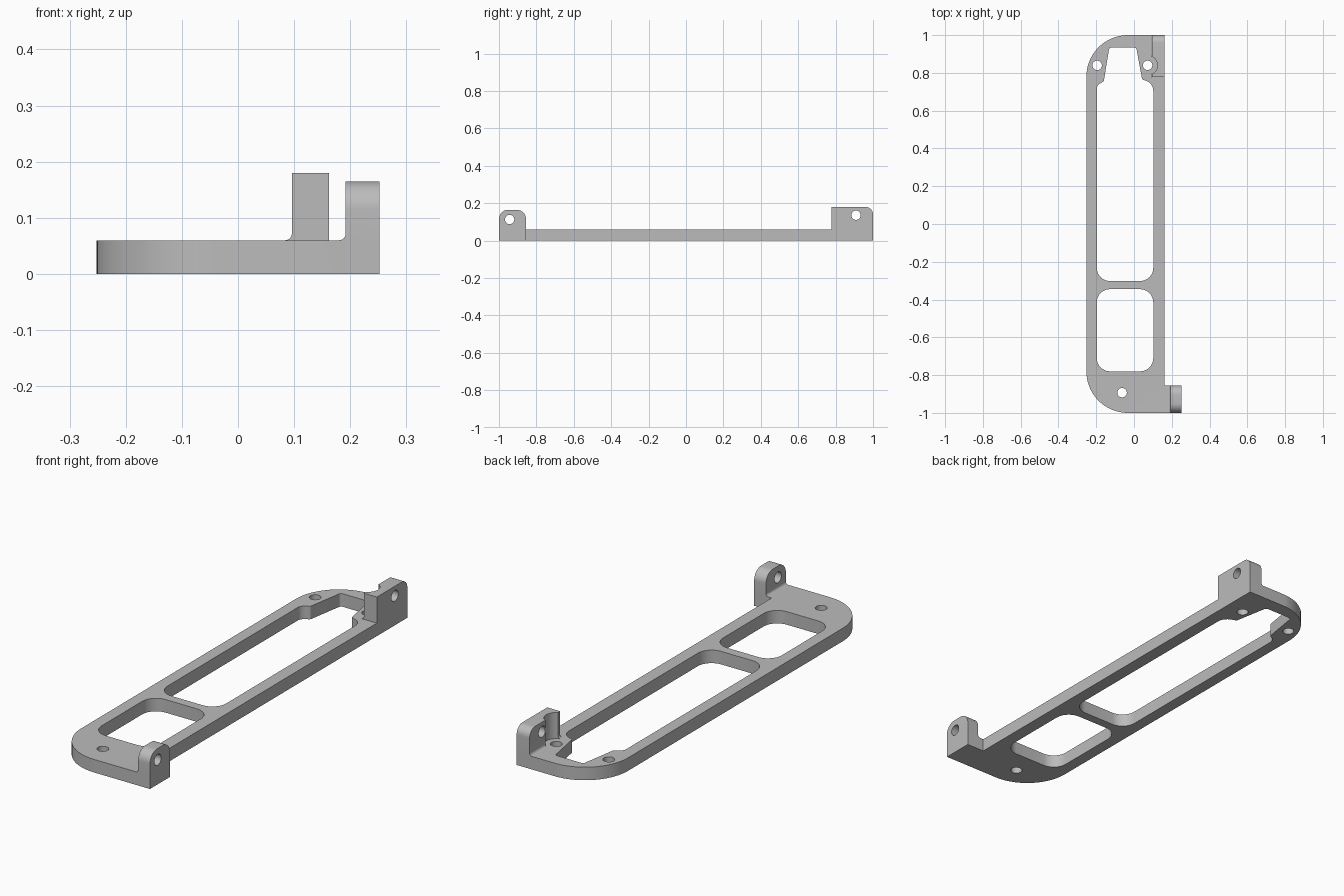
import bpy, bmesh, math
from mathutils import Vector

cube = bpy.data.objects.get("Cube")
if cube:
    bpy.data.objects.remove(cube, do_unlink=True)

grey = bpy.data.materials.new("plain grey")
grey.use_nodes = True
grey.diffuse_color = (0.5, 0.5, 0.5, 1)
grey.node_tree.nodes["Principled BSDF"].inputs["Base Color"].default_value = (0.5, 0.5, 0.5, 1)


def rounded(corners, steps=10):
    """Outline from (u, v, radius) corners, each replaced by an arc."""
    out = []
    for i, (u, v, r) in enumerate(corners):
        p = Vector((u, v))
        if r == 0:
            out.append(p)
            continue
        a = (Vector(corners[i - 1][:2]) - p).normalized()
        b = (Vector(corners[(i + 1) % len(corners)][:2]) - p).normalized()
        half = a.angle(b) / 2
        centre = p + (a + b).normalized() * (r / math.sin(half))
        start = p + a * (r / math.tan(half)) - centre
        end = p + b * (r / math.tan(half)) - centre
        turn = math.atan2(start.x * end.y - start.y * end.x, start.dot(end))
        for k in range(steps + 1):
            t = turn * k / steps
            c, s = math.cos(t), math.sin(t)
            out.append(centre + Vector((c * start.x - s * start.y, s * start.x + c * start.y)))
    return out


def circle(u, v, r, n=32):
    return [Vector((u + r * math.cos(math.tau * k / n), v + r * math.sin(math.tau * k / n)))
            for k in range(n)]


def prism(name, outline, axis, low, high):
    """Extrude an outline along an axis between two positions."""
    place = {"x": lambda p: (low, p.x, p.y),
             "y": lambda p: (p.x, low, p.y),
             "z": lambda p: (p.x, p.y, low)}[axis]
    bm = bmesh.new()
    face = bm.faces.new([bm.verts.new(place(p)) for p in outline])
    new = bmesh.ops.extrude_face_region(bm, geom=[face])["geom"]
    shift = Vector([high - low if a == axis else 0 for a in "xyz"])
    bmesh.ops.translate(bm, vec=shift, verts=[g for g in new if isinstance(g, bmesh.types.BMVert)])
    bmesh.ops.recalc_face_normals(bm, faces=bm.faces)
    mesh = bpy.data.meshes.new(name)
    bm.to_mesh(mesh)
    bm.free()
    mesh.materials.append(grey)
    obj = bpy.data.objects.new(name, mesh)
    bpy.context.collection.objects.link(obj)
    return obj


def combine(body, tool, operation):
    """Apply a boolean and discard the tool."""
    mod = body.modifiers.new(operation.lower(), "BOOLEAN")
    mod.operation, mod.object, mod.solver = operation, tool, "EXACT"
    bpy.context.view_layer.objects.active = body
    bpy.ops.object.modifier_apply(modifier=mod.name)
    bpy.data.objects.remove(tool, do_unlink=True)


def foot_fillet(name, x, y0, y1, r=0.012):
    """Concave strip where the left face of a lug meets the plate."""
    arc = [Vector((x - r + r * math.sin(t), TOP + r - r * math.cos(t)))
           for t in [math.pi / 2 * k / 6 for k in range(7)]]
    return prism(name, arc + [Vector((x + 0.004, TOP + r)), Vector((x + 0.004, TOP - 0.004)),
                              Vector((x - r, TOP - 0.004))], "y", y0, y1)


TOP = 0.06
LEFT, RIGHT, EAR = -0.252, 0.162, 0.252

# Base plate with the front ear
frame = prism("bracket_frame", rounded([
    (LEFT, -1, 0.22), (EAR, -1, 0), (EAR, -0.855, 0), (RIGHT, -0.855, 0),
    (RIGHT, 1, 0), (LEFT, 1, 0.22)], 24), "z", 0, TOP)

# Small front window and long window with a tapered back end
small_window = rounded([(-0.197, -0.78, 0.07), (0.102, -0.78, 0.07),
                        (0.102, -0.345, 0.07), (-0.197, -0.345, 0.07)])
long_window = rounded([
    (-0.197, -0.302, 0.07), (0.102, -0.302, 0.07), (0.102, 0.745, 0.055),
    (0.043, 0.765, 0.012), (0.012, 0.934, 0.014), (-0.131, 0.934, 0.014),
    (-0.16, 0.755, 0.012), (-0.197, 0.735, 0.035)])
for window in (small_window, long_window):
    combine(frame, prism("window_cutter", window, "z", -0.1, 0.1), "DIFFERENCE")

# Upright lugs and their foot fillets
combine(frame, prism("front_lug", rounded([
    (-1, 0, 0), (-0.855, 0, 0), (-0.855, 0.165, 0.05), (-1, 0.165, 0.05)]),
    "x", 0.192, EAR), "UNION")
combine(frame, foot_fillet("front_fillet", 0.192, -1, -0.855), "UNION")
combine(frame, prism("back_lug", rounded([
    (0.778, 0.04, 0), (1, 0.04, 0), (1, 0.18, 0.04), (0.778, 0.18, 0)]),
    "x", 0.096, RIGHT), "UNION")
combine(frame, foot_fillet("back_fillet", 0.096, 0.778, 1), "UNION")

# Screw head recess in the back lug
combine(frame, prism("recess_cutter", circle(0.072, 0.84, 0.052), "z", TOP, 0.3), "DIFFERENCE")

# Screw holes down through the plate and cross holes through the lugs
for x, y in [(-0.195, 0.84), (0.072, 0.84), (-0.063, -0.893)]:
    combine(frame, prism("hole_cutter", circle(x, y, 0.025), "z", -0.1, 0.1), "DIFFERENCE")
for y, z in [(-0.943, 0.113), (0.909, 0.136)]:
    combine(frame, prism("cross_hole_cutter", circle(y, z, 0.025), "x", 0.05, 0.3), "DIFFERENCE")

# Smooth curved walls, keep the edges sharp
bpy.ops.object.select_all(action="DESELECT")
frame.select_set(True)
bpy.context.view_layer.objects.active = frame
bpy.ops.object.shade_smooth_by_angle(angle=math.radians(30))
